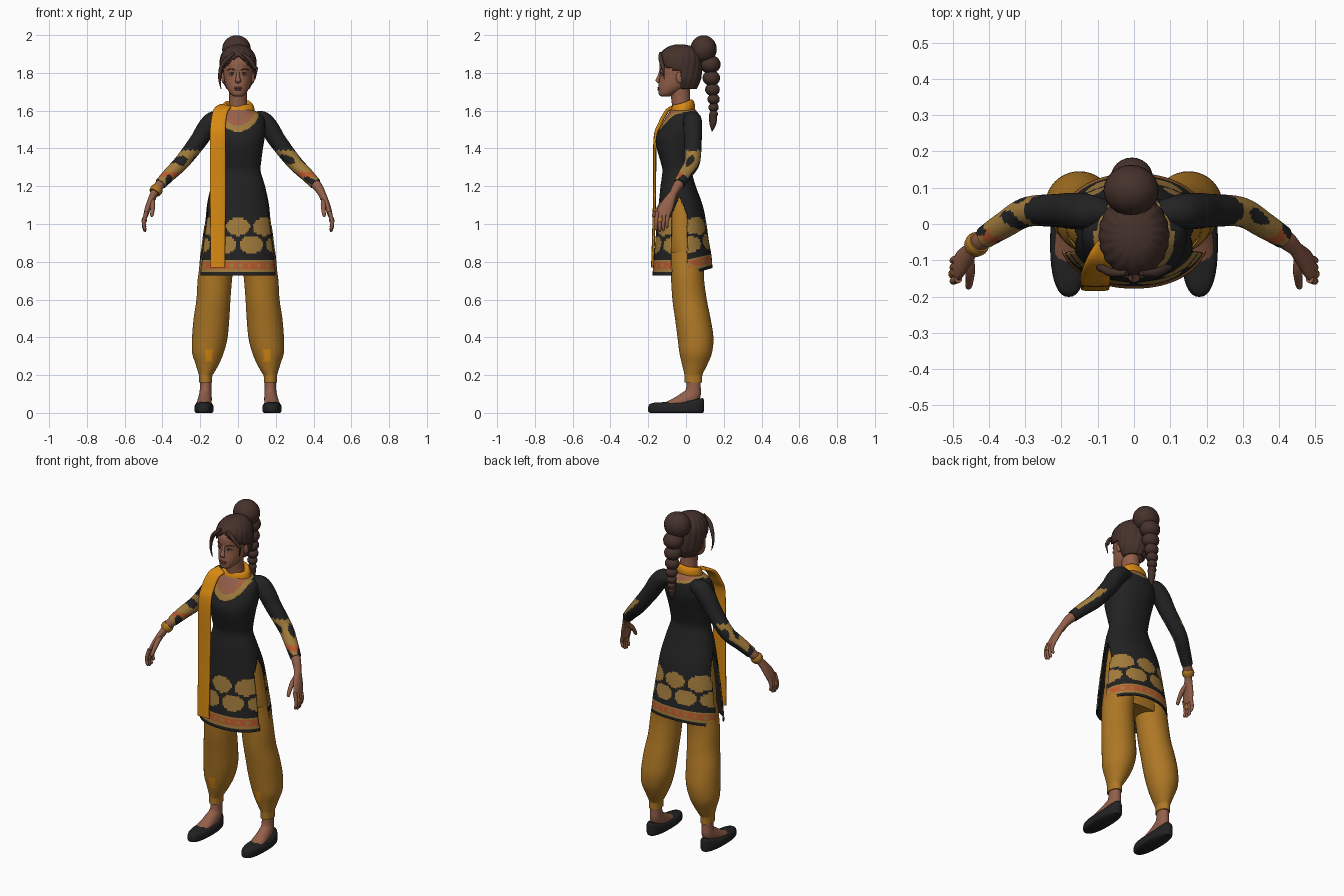
import bpy, bmesh, math
from math import sin, cos, pi
from mathutils import Vector, Matrix

if "Cube" in bpy.data.objects:
    bpy.data.objects.remove(bpy.data.objects["Cube"])

COLOURS = {
    "black_cloth": (.016, .016, .017), "ochre_cloth": (.42, .185, .018),
    "orange_cloth": (.68, .25, .006), "tan_print": (.36, .2, .045),
    "red_print": (.5, .1, .028), "skin": (.29, .115, .068),
    "dark_hair": (.06, .031, .024), "lips": (.24, .07, .048),
    "eye_white": (.36, .3, .26),
}
MATS = {}
for key, rgb in COLOURS.items():
    m = bpy.data.materials.new(key)
    m.use_nodes = True
    m.diffuse_color = (*rgb, 1)
    m.node_tree.nodes["Principled BSDF"].inputs["Base Color"].default_value = (*rgb, 1)
    MATS[key] = m
made = []


def finish(name, bm, mats, rule=None):
    """Colour (or remove, when the rule gives None) each face and link the object."""
    bmesh.ops.recalc_face_normals(bm, faces=bm.faces)
    bm.normal_update()
    dead = []
    for f in bm.faces:
        f.smooth = True
        if rule:
            pick = rule(f.calc_center_median(), f.normal, len(f.verts))
            if pick is None:
                dead.append(f)
            else:
                f.material_index = mats.index(pick)
    bmesh.ops.delete(bm, geom=dead, context="FACES")
    me = bpy.data.meshes.new(name)
    bm.to_mesh(me)
    bm.free()
    for k in mats:
        me.materials.append(MATS[k])
    ob = bpy.data.objects.new(name, me)
    bpy.context.collection.objects.link(ob)
    made.append(ob)
    return ob


def smooth_path(pts, steps):
    """Catmull-Rom through points of position plus two radii."""
    p = [Vector(q) for q in pts]
    p = [p[0]] + p + [p[-1]]
    out = []
    for a, b, c, d in zip(p, p[1:], p[2:], p[3:]):
        for i in range(steps):
            t = i / steps
            out.append((b * 2 + (c - a) * t + (a * 2 - b * 5 + c * 4 - d) * t**2
                        + (b * 3 - a - c * 3 + d) * t**3) * .5)
    return out + [p[-1]]


def loft(name, pts, mats, n=24, steps=4, flat=False, power=1, axis=(1, 0, 0), rule=None, deform=None):
    """Sweep an ellipse along a path; flat keeps every ring level."""
    mats = mats if isinstance(mats, list) else [mats]
    path = smooth_path(pts, steps)
    bm = bmesh.new()
    rings = []
    for i, q in enumerate(path):
        c = Vector(q[:3])
        u, v = Vector((1, 0, 0)), Vector((0, 1, 0))
        if not flat:
            t = (Vector(path[min(i + 1, len(path) - 1)][:3]) - Vector(path[max(i - 1, 0)][:3])).normalized()
            u = Vector(axis)
            u = (u - t * u.dot(t)).normalized()
            v = t.cross(u)
        ring = []
        for k in range(n):
            ca, sa = cos(2 * pi * k / n), sin(2 * pi * k / n)
            co = c + u * q[3] * math.copysign(abs(ca)**power, ca) + v * q[4] * math.copysign(abs(sa)**power, sa)
            ring.append(bm.verts.new(deform(co) if deform else co))
        rings.append(ring)
    for a, b in zip(rings, rings[1:]):
        for k in range(n):
            bm.faces.new((a[k], a[k - 1], b[k - 1], b[k]))
    bm.faces.new(rings[0])
    bm.faces.new(rings[-1])
    return finish(name, bm, mats, rule)


def levels(rows, cx=0):
    """Rows of height, half width, front and back."""
    return [(cx, (f + b) / 2, z, w, (b - f) / 2) for z, w, f, b in rows]


def flip(pts, s):
    return [(s * p[0], *p[1:]) for p in pts]


def tube(pts):
    return [(*p, p[-1]) for p in pts]


def blob(name, at, size, mat):
    bm = bmesh.new()
    bmesh.ops.create_uvsphere(bm, u_segments=24, v_segments=14, radius=1,
                              matrix=Matrix.Translation(at) @ Matrix.Diagonal((*size, 1)))
    return finish(name, bm, [mat])


def clamp(t):
    return max(0, min(1, t))


# Tunic: side slits, printed hem, bordered neckline
def lift(co):
    return .04 * clamp(co.y / .14) * clamp((1.1 - co.z) / .37)


def tunic_rule(c, nrm, corners):
    z, t = c.z - lift(c), clamp((1.15 - c.z) / .1)
    if corners > 4 and z < 1:
        return None
    if z < 1.15 and abs(c.y + .035) < .043 * t:
        return None
    if z > 1.4:
        depth = .105 if c.y < -.02 else .045
        d = math.hypot(c.x / .09, (z - 1.625) / depth)
        if d < 1:
            return "red_print" if .8 < d < .9 and sin(c.x * 300) > -.3 else "skin"
        return "tan_print" if d < 1.3 else "black_cloth"
    if .748 < z < .815:
        if .762 < z < .802:
            return "tan_print" if abs(z - .782) < .007 and sin(c.x * 130) > .5 else "red_print"
        return "tan_print"
    for row, shift in ((.985, 0), (.89, .07)):
        dx = (c.x + shift + .07) % .14 - .07
        if math.hypot(dx / .062, (z - row) / .047) < 1:
            return "tan_print"
    return "black_cloth"


tunic = loft("tunic", levels([
    (1.615, .06, -.07, .04), (1.59, .105, -.09, .062), (1.56, .138, -.11, .076), (1.5, .145, -.143, .08),
    (1.45, .14, -.16, .07), (1.4, .132, -.155, .055), (1.33, .123, -.135, .035), (1.28, .12, -.125, .03),
    (1.2, .143, -.135, .052), (1.1, .165, -.145, .088), (1, .18, -.155, .107), (.9, .194, -.163, .12),
    (.8, .205, -.172, .135), (.727, .21, -.178, .14)]),
    ["tan_print", "red_print", "skin", "black_cloth"], n=132, steps=9, flat=True, power=.92,
    rule=tunic_rule, deform=lambda co: co + Vector((0, 0, lift(co))))
shell = tunic.modifiers.new("thickness", "SOLIDIFY")
shell.thickness, shell.offset, shell.material_offset = .006, -1, 3

# Trousers
loft("trouser_hips", levels([(1.18, .125, -.1, .04), (1.1, .152, -.11, .07), (1, .168, -.12, .088),
                             (.88, .187, -.11, .1), (.74, .195, -.075, .09)]), "ochre_cloth", n=40, flat=True)
LEG = [(.85, .01, .19, -.09, .1), (.72, .03, .212, -.08, .095), (.6, .04, .22, -.072, .11),
       (.5, .046, .235, -.058, .13), (.4, .055, .243, -.045, .145), (.32, .075, .243, -.035, .138),
       (.26, .1, .225, -.022, .115), (.21, .128, .21, -.01, .09), (.196, .136, .207, -.008, .086),
       (.16, .137, .206, -.008, .086)]


def leg_rule(c, nrm, corners):
    patch = abs(abs(c.x) - .155) < .02 and .275 < c.z < .33 and nrm.y < -.4
    return "orange_cloth" if patch else "ochre_cloth"


def sleeve_rule(c, nrm, corners):
    if c.z > 1.39 or nrm.z + abs(nrm.x) * .3 - nrm.y * .4 < -.25:
        return "black_cloth"
    if sin(c.z * 60) + sin(c.y * 90 + c.x * 45) < -.7:
        return "black_cloth"
    return "red_print" if 1.25 < c.z < 1.275 and nrm.y < 0 else "tan_print"


for s, side in ((1, "left"), (-1, "right")):
    loft(side + "_trouser_leg", [(s * (a + b) / 2, (f + k) / 2, z, (b - a) / 2, (k - f) / 2)
                                 for z, a, b, f, k in LEG],
         ["ochre_cloth", "orange_cloth"], n=40, steps=5, flat=True, rule=leg_rule)
    # Feet and slip-on shoes
    loft(side + "_foot", flip([(.171, .04, .22, .03, .036), (.171, .04, .14, .03, .038), (.173, .03, .09, .034, .045),
                               (.177, -.02, .06, .038, .04), (.18, -.075, .045, .04, .026),
                               (.18, -.12, .035, .034, .015)], s), "skin")
    loft(side + "_shoe", levels([(0, .042, -.19, .09), (.008, .05, -.2, .095), (.03, .051, -.2, .096),
                                 (.046, .046, -.192, .095), (.055, .034, -.165, .088)], s * .18),
         "black_cloth", n=36, flat=True, power=.85,
         deform=lambda co: co + Vector((0, 0, co.z * 5 * max(0, co.y) + max(0, .02 - abs(co.y + .05)) * -.3 * co.z)))
    # Arms
    loft(side + "_sleeve", flip(tube([
        (.07, .03, 1.555, .035), (.125, .034, 1.55, .048), (.165, .036, 1.51, .05), (.21, .037, 1.44, .046),
        (.295, .033, 1.33, .041), (.36, -.004, 1.265, .036), (.41, -.036, 1.213, .031)]), s),
        ["black_cloth", "tan_print", "red_print"], n=40, steps=10, rule=sleeve_rule)
    loft(side + "_forearm", flip(tube([(.38, -.015, 1.24, .028), (.42, -.045, 1.2, .026),
                                       (.442, -.065, 1.165, .021), (.455, -.08, 1.135, .02)]), s), "skin")
    # Hands
    loft(side + "_palm", flip([(.44, -.062, 1.17, .018, .018), (.455, -.08, 1.14, .026, .018),
                               (.475, -.105, 1.09, .037, .016), (.487, -.122, 1.05, .036, .013),
                               (.489, -.125, 1.035, .025, .008)], s), "skin", axis=(0, 1, 0))
    for i, finger in enumerate(("index", "middle", "ring", "little")):
        y, drop = -.152 + i * .019, (.008, 0, .004, .02)[i]
        loft(f"{side}_{finger}_finger", flip(tube([
            (.484, y, 1.065, .011), (.496, y - .004, 1.025, .0105), (.499, y - .006, .99 + drop, .009),
            (.493, y - .006, .966 + drop, .008), (.49, y - .006, .958 + drop, .002)]), s), "skin", n=12)
    loft(side + "_thumb", flip(tube([(.456, -.085, 1.135, .014), (.452, -.125, 1.105, .014),
                                     (.453, -.155, 1.07, .011), (.456, -.172, 1.045, .009),
                                     (.457, -.176, 1.038, .002)]), s), "skin", n=12)
    loft(side + "_finger_ring", flip(tube([(.494, -.136, 1.03, .014), (.498, -.138, 1.01, .014)]), s),
         "ochre_cloth", n=16)
loft("right_bangle", tube([(-.425, -.049, 1.192, .03), (-.432, -.055, 1.181, .034), (-.442, -.064, 1.166, .03)]),
     "ochre_cloth")

# Neck and scarf
loft("neck", [(0, -.02, 1.55, .065, .06), (0, -.02, 1.6, .053, .052), (0, -.028, 1.66, .047, .05),
              (0, -.035, 1.74, .05, .055)], "skin", flat=True)
loft("scarf_collar", levels([(1.58, .078, -.075, .04), (1.59, .088, -.083, .047), (1.612, .087, -.082, .047),
                             (1.632, .08, -.077, .04), (1.642, .067, -.068, .03), (1.625, .052, -.055, .02)]),
     "orange_cloth", n=48, flat=True, deform=lambda co: co + Vector((0, 0, .32 * (co.y + .02) + .003 * sin(co.x * 50))))
loft("scarf_tail", [(-.068, -.06, 1.622, .035, .01), (-.092, -.1, 1.598, .038, .01), (-.105, -.138, 1.53, .04, .01),
                    (-.107, -.163, 1.45, .041, .009), (-.107, -.166, 1.2, .041, .008),
                    (-.107, -.17, 1, .04, .008), (-.107, -.177, .77, .039, .008)],
     "orange_cloth", n=32, steps=6, power=.6)

# Head and face
loft("head", levels([(1.674, .018, -.128, -.09), (1.684, .036, -.143, -.06), (1.71, .055, -.146, -.01),
                     (1.74, .067, -.145, .03), (1.78, .075, -.139, .05), (1.82, .079, -.14, .06),
                     (1.86, .08, -.138, .06), (1.9, .07, -.115, .05), (1.93, .045, -.08, .02),
                     (1.94, .012, -.05, -.01)]), "skin", n=40, flat=True)
loft("nose", [(0, -.132, 1.815, .007, .008), (0, -.141, 1.785, .009, .009), (0, -.15, 1.762, .014, .011),
              (0, -.146, 1.752, .015, .01), (0, -.14, 1.745, .006, .005)], "skin", flat=True)
blob("upper_lip", (0, -.142, 1.721), (.022, .009, .006), "lips")
blob("lower_lip", (0, -.142, 1.711), (.019, .01, .006), "lips")
for s, side in ((1, "left"), (-1, "right")):
    blob(side + "_eye", (s * .032, -.125, 1.793), (.014, .01, .007), "eye_white")
    blob(side + "_iris", (s * .032, -.13, 1.793), (.006, .0065, .006), "dark_hair")
    blob(side + "_ear", (s * .078, -.035, 1.775), (.01, .018, .03), "skin")
    loft(side + "_eyelid", flip(tube([(.016, -.134, 1.796, .002), (.032, -.133, 1.801, .003),
                                      (.048, -.124, 1.796, .002)]), s), "dark_hair", n=8, axis=(0, 0, 1))
    loft(side + "_eyebrow", flip(tube([(.014, -.137, 1.813, .003), (.036, -.131, 1.821, .003),
                                       (.056, -.115, 1.814, .002)]), s), "dark_hair", n=8, axis=(0, 0, 1))
    # Loose strands
    low = 0 if s < 0 else .05
    loft(side + "_loose_strand", flip(tube([
        (.02, -.135, 1.905, .008), (.06, -.134, 1.872, .012), (.088, -.122, 1.83, .011),
        (.098, -.12, 1.77 + low, .007), (.09, -.115, 1.715 + low, .002)]), s), "dark_hair", n=10)


# Swept-back hair, bun and bubble ponytail
def hair_rule(c, nrm, corners):
    if corners > 4 and c.z < 1.8:
        return None
    return "dark_hair" if c.y > -.025 or c.z > 1.895 - .85 * abs(c.x) else None


def grooves(co):
    k = 1 + .018 * sin(18 * math.atan2(co.x, co.y + .03) + co.z * 30)
    return Vector((co.x * k, (co.y + .03) * k - .03, co.z))


cap = loft("hair_cap", levels([(1.715, .06, -.06, .055), (1.76, .084, -.1, .076), (1.8, .093, -.135, .083),
                               (1.85, .097, -.146, .084), (1.89, .091, -.141, .078), (1.92, .074, -.12, .06),
                               (1.94, .05, -.09, .035), (1.95, .014, -.055, -.01)]),
           "dark_hair", n=96, flat=True, rule=hair_rule, deform=grooves)
cap.modifiers.new("thickness", "SOLIDIFY").thickness = .014
blob("hair_bun", (-.008, .093, 1.925), (.076, .07, .074), "dark_hair")
z, r = 1.845, .058
for i in range(7):
    blob(f"ponytail_bubble_{i + 1}", (-.006, .128 + .006 * min(i, 3), z), (r, r * .95, r * .85), "dark_hair")
    z -= r * 1.25
    r *= .84
loft("ponytail_tip", tube([(-.006, .143, 1.58, .022), (-.006, .142, 1.53, .018), (-.006, .138, 1.49, .002)]), "dark_hair")

bpy.ops.object.select_all(action="DESELECT")
for ob in made:
    ob.select_set(True)
bpy.context.view_layer.objects.active = made[0]
bpy.ops.object.shade_smooth_by_angle(angle=math.radians(50))
